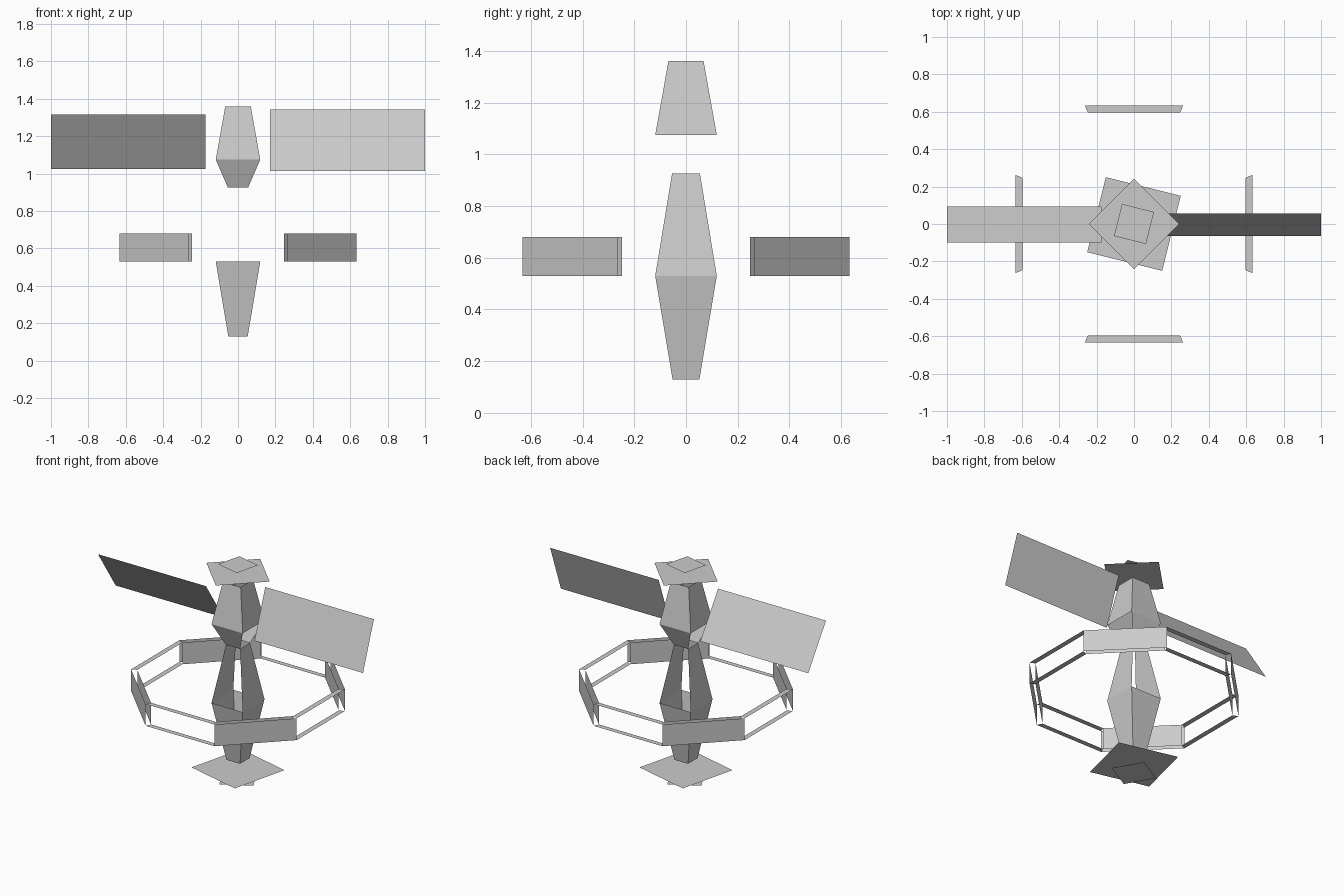
import bpy
from math import sin, cos, radians

if "Cube" in bpy.data.objects:
    bpy.data.objects.remove(bpy.data.objects["Cube"])


def make(name, quads):
    """Build one object from a list of quads (each four points)."""
    verts, faces, index = [], [], {}
    for quad in quads:
        face = []
        for p in quad:
            key = tuple(round(c, 4) for c in p)
            if key not in index:
                index[key] = len(verts)
                verts.append(key)
            face.append(index[key])
        faces.append(face)
    mesh = bpy.data.meshes.new(name)
    mesh.from_pydata(verts, [], faces)
    mesh.update()
    obj = bpy.data.objects.new(name, mesh)
    bpy.context.collection.objects.link(obj)
    return obj


def turn(p, k):
    """Rotate a point by k quarter turns about z."""
    x, y, z = p
    for _ in range(k):
        x, y = -y, x
    return (x, y, z)


def section(name, z0, r0, z1, r1, sides=(0, 1, 2, 3)):
    """Tapered square hull section; side 0 is the front, 1 the right."""
    face = [(-r0, -r0, z0), (r0, -r0, z0), (r1, -r1, z1), (-r1, -r1, z1)]
    make(name, [[turn(p, k) for p in face] for k in sides])


def plate(name, z, radius, angle, up=True):
    """Flat square plate."""
    pts = [(radius * cos(radians(angle + 90 * i)),
            radius * sin(radians(angle + 90 * i)), z) for i in range(4)]
    make(name, [pts if up else pts[::-1]])


# Central hull, with open sides on two sections
section("hull_bottom", 0.13, 0.052, 0.53, 0.119)
section("hull_middle", 0.53, 0.119, 0.925, 0.054, (1, 3))
section("hull_neck", 0.925, 0.054, 1.075, 0.119, (0, 2))
section("hull_top", 1.075, 0.119, 1.36, 0.068)

# Floating square plates at both ends
plate("upper_plate", 1.42, 0.242, 0)
plate("upper_small_plate", 1.472, 0.125, 31)
plate("lower_plate", 0.062, 0.292, 31, up=False)
plate("lower_small_plate", 0.0, 0.152, -15, up=False)

# Octagonal ring: walls on the diagonals, strips on the axis sides
LO, HI = 0.53, 0.68
OUT, OUT_X, INN, INN_X = 0.633, 0.263, 0.597, 0.247
walls, strips = [], []
for k in range(4):
    outer = [(OUT_X, -OUT, LO), (OUT, -OUT_X, LO), (OUT, -OUT_X, HI), (OUT_X, -OUT, HI)]
    inner = [(INN, -INN_X, LO), (INN_X, -INN, LO), (INN_X, -INN, HI), (INN, -INN_X, HI)]
    walls += [[turn(p, k) for p in q] for q in (outer, inner)]
    for z in (HI, LO):
        q = [(-OUT_X, -OUT, z), (OUT_X, -OUT, z), (INN_X, -INN, z), (-INN_X, -INN, z)]
        q = [turn(p, k) for p in q]
        strips.append(q if z == HI else q[::-1])
make("ring_walls", walls)
make("ring_strips", strips)

# Tilted solar panels
make("left_panel", [[(-1, -0.10, 1.315), (-1, 0.093, 1.025),
                     (-0.175, 0.093, 1.025), (-0.175, -0.10, 1.315)][::-1]])
make("right_panel", [[(0.17, -0.063, 1.015), (1, -0.063, 1.015),
                      (1, 0.055, 1.342), (0.17, 0.055, 1.342)]])
